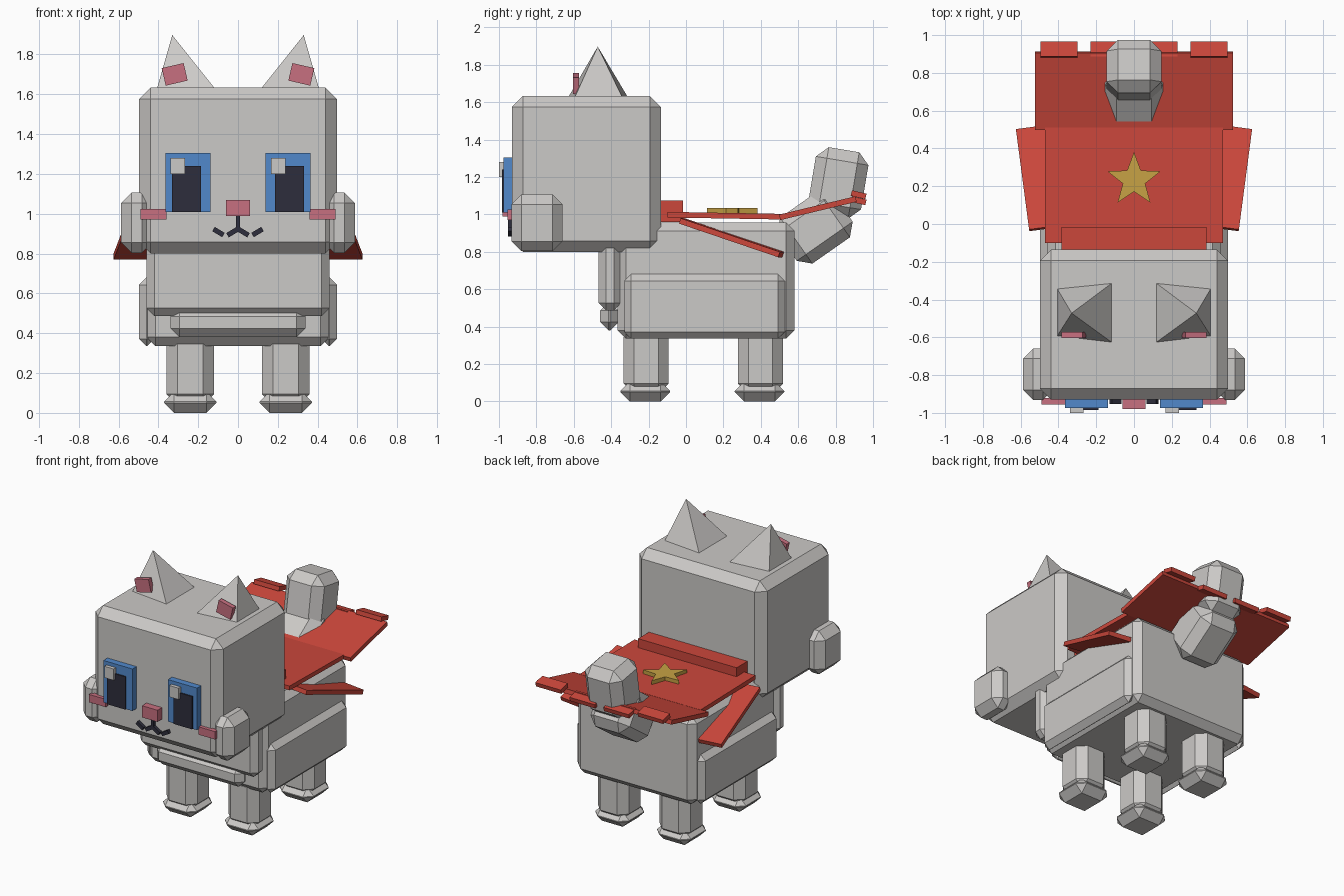
import bpy, bmesh, math
from math import radians

if "Cube" in bpy.data.objects:
    bpy.data.objects.remove(bpy.data.objects["Cube"])


def material(name, rgb):
    m = bpy.data.materials.new(name)
    m.diffuse_color = (*rgb, 1)
    m.use_nodes = True
    m.node_tree.nodes["Principled BSDF"].inputs["Base Color"].default_value = m.diffuse_color
    return m


GREY = material("grey fur", (0.60, 0.585, 0.57))
RED = material("red cloth", (0.60, 0.063, 0.044))
BLUE = material("blue iris", (0.083, 0.25, 0.60))
DARK = material("dark navy", (0.027, 0.027, 0.045))
PINK = material("pink skin", (0.57, 0.16, 0.215))
GOLD = material("gold", (0.57, 0.36, 0.058))


def finish(name, bm, mat, loc=(0, 0, 0), rot=(0, 0, 0)):
    bmesh.ops.recalc_face_normals(bm, faces=bm.faces)
    me = bpy.data.meshes.new(name)
    bm.to_mesh(me)
    bm.free()
    me.materials.append(mat)
    ob = bpy.data.objects.new(name, me)
    ob.location = loc
    ob.rotation_euler = [radians(a) for a in rot]
    bpy.context.collection.objects.link(ob)
    return ob


def box(name, mat, centre, size, bevel=0, rot=(0, 0, 0)):
    """Box with chamfered edges, turned about its centre (degrees)."""
    bm = bmesh.new()
    bmesh.ops.create_cube(bm, size=1)
    bmesh.ops.scale(bm, vec=size, verts=bm.verts)
    if bevel:
        bmesh.ops.bevel(bm, geom=bm.edges[:], offset=bevel, segments=1,
                        profile=0.5, affect='EDGES', clamp_overlap=True)
    return finish(name, bm, mat, centre, rot)


def span(name, mat, x, y, z, bevel=0):
    """Box given by its extents on each axis."""
    ext = (x, y, z)
    return box(name, mat, [(a + b) / 2 for a, b in ext],
               [abs(b - a) for a, b in ext], bevel)


# Head, body, chest and belly
span("head", GREY, (-0.497, 0.497), (-0.93, -0.135), (0.80, 1.633), 0.058)
span("body", GREY, (-0.46, 0.46), (-0.365, 0.58), (0.335, 0.957), 0.045)
span("chest", GREY, (-0.46, 0.46), (-0.467, -0.345), (0.487, 0.90), 0.04)
span("belly_plate", GREY, (-0.34, 0.34), (-0.46, -0.36), (0.38, 0.53), 0.045)

# Tail
box("tail_base", GREY, (0, 0.69, 0.93), (0.305, 0.30, 0.365), 0.06, (-55, 0, 0))
box("tail_tip", GREY, (0, 0.815, 1.168), (0.29, 0.285, 0.36), 0.06, (-9.5, 0, 0))

# Nose and mouth stem
span("nose", PINK, (-0.06, 0.06), (-0.98, -0.92), (0.988, 1.07))
span("mouth_stem", DARK, (-0.011, 0.011), (-0.953, -0.92), (0.91, 0.99))

for s, side in ((-1, "left"), (1, "right")):
    # Flank panel and cheek tuft
    span(side + "_flank", GREY, (s * 0.42, s * 0.497), (-0.33, 0.53), (0.335, 0.68), 0.037)
    span(side + "_cheek_tuft", GREY, (s * 0.43, s * 0.587), (-0.932, -0.66), (0.803, 1.107), 0.053)

    # Legs and paws
    for y, end in ((-0.213, "front"), (0.398, "back")):
        box(f"{end}_{side}_leg", GREY, (s * 0.24, y, 0.22), (0.24, 0.24, 0.36), 0.055)
        box(f"{end}_{side}_paw", GREY, (s * 0.24, y - 0.005, 0.053), (0.262, 0.265, 0.106), 0.05)

    # Ear: slanted pyramid with a pink patch
    bm = bmesh.new()
    base = [bm.verts.new((s * x, y, 1.625)) for x, y in
            ((0.408, -0.34), (0.408, -0.595), (0.113, -0.63), (0.113, -0.31))]
    tip = bm.verts.new((s * 0.33, -0.472, 1.897))
    bm.faces.new(base)
    for i in range(4):
        bm.faces.new((base[i], base[(i + 1) % 4], tip))
    finish(side + "_ear", bm, GREY)
    box(side + "_inner_ear", PINK, (s * 0.318, -0.588, 1.70), (0.113, 0.033, 0.09),
        rot=(0, s * 13, 0))

    # Eye: iris, pupil, glint (glint sits on the same side in both eyes)
    span(side + "_iris", BLUE, (s * 0.138, s * 0.364), (-0.975, -0.92), (1.01, 1.305))
    span(side + "_pupil", DARK, (s * 0.187, s * 0.331), (-0.984, -0.97), (1.01, 1.24))
    gx = 0.202 if s > 0 else -0.303
    span(side + "_glint", GREY, (gx - 0.036, gx + 0.036), (-1.0, -0.97), (1.20, 1.28))

    # Blush and mouth strokes
    span(side + "_blush", PINK, (s * 0.36, s * 0.49), (-0.955, -0.92), (0.97, 1.025))
    box(side + "_mouth_inner", DARK, (s * 0.026, -0.937, 0.908), (0.062, 0.032, 0.025),
        rot=(0, s * 31, 0))
    box(side + "_mouth_outer", DARK, (s * 0.098, -0.937, 0.908), (0.058, 0.032, 0.025),
        rot=(0, -s * 31, 0))

    # Cape side wing, sloping down and outward to the back
    box(side + "_cape_wing", RED, (s * 0.508, 0.243, 0.875), (0.165, 0.565, 0.03),
        rot=(-18.6, 0, -s * 7.5))

    # Cape hem tabs
    box(side + "_outer_hem_tab", RED, (s * 0.397, 0.923, 1.105), (0.197, 0.08, 0.03),
        rot=(-13, 0, 0))
    box(side + "_inner_hem_tab", RED, (s * 0.132, 0.923, 1.073), (0.197, 0.08, 0.03),
        rot=(-13, 0, 0))

# Cape: collar, back panel and raised tail panel
span("cape_collar", RED, (-0.383, 0.383), (-0.14, -0.015), (0.96, 1.075))
box("cape_back", RED, (0, 0.205, 0.993), (0.94, 0.61, 0.03), rot=(-1, 0, 0))
box("cape_tail", RED, (0, 0.705, 1.033), (1.05, 0.42, 0.03), rot=(13.5, 0, 0))

# Star emblem on the cape
bm = bmesh.new()
ring = []
for i in range(10):
    r = 0.148 if i % 2 == 0 else 0.062
    a = math.pi / 2 + i * math.pi / 5
    ring.append(bm.verts.new((r * math.cos(a), r * math.sin(a), 0)))
face = bm.faces.new(ring)
top = bmesh.ops.extrude_face_region(bm, geom=[face])
bmesh.ops.translate(bm, vec=(0, 0, 0.03),
                    verts=[v for v in top["geom"] if isinstance(v, bmesh.types.BMVert)])
finish("cape_star", bm, GOLD, (0, 0.233, 1.003))
